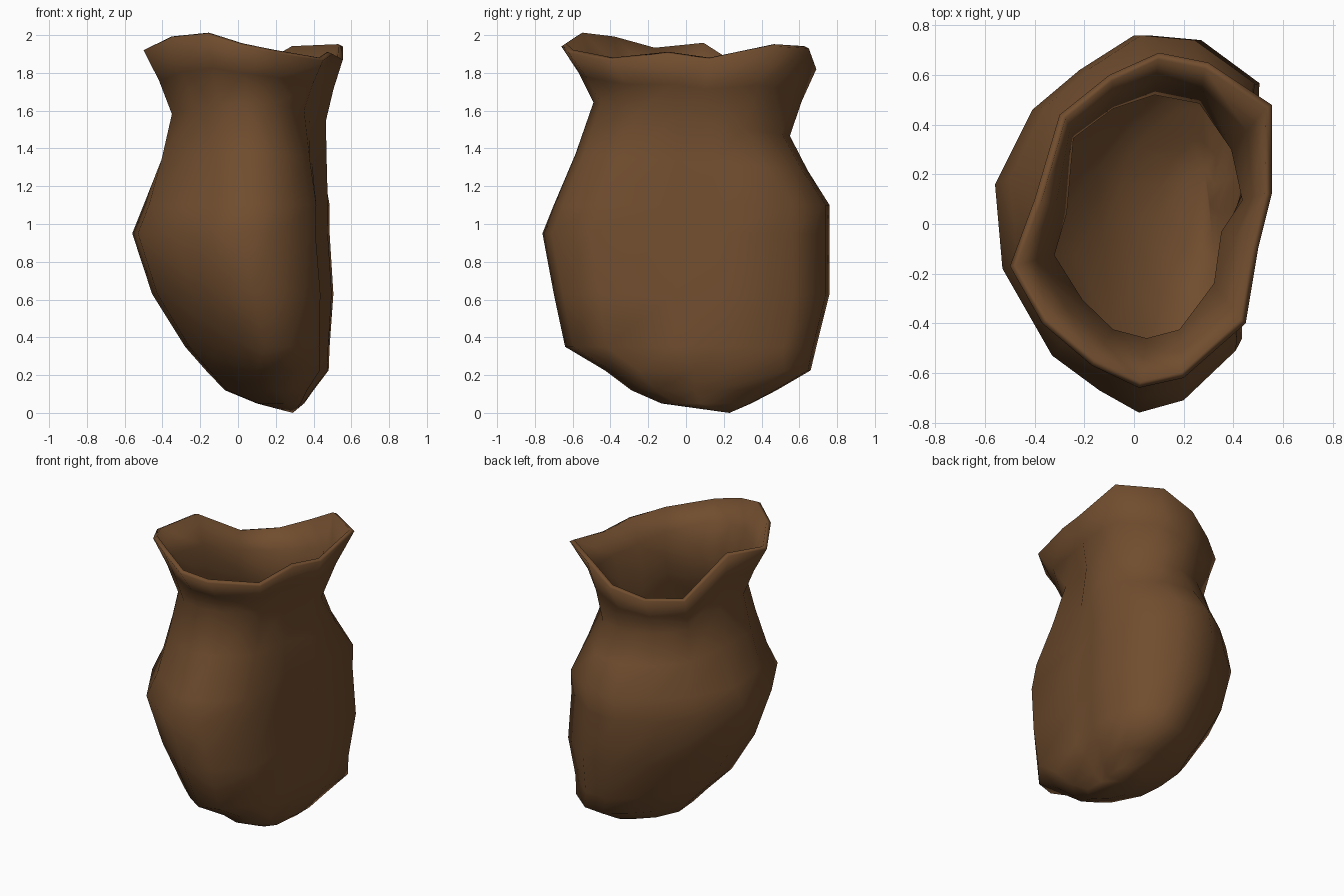
import bpy, bmesh
from mathutils import Vector

if "Cube" in bpy.data.objects:
    bpy.data.objects.remove(bpy.data.objects["Cube"])

# Widest outline of the sack, clockwise from the left side (x, y)
BELLY = [(-.53, -.18), (-.56, .16), (-.41, .46), (-.22, .62), (0, .76), (.23, .74),
         (.485, .56), (.475, .15), (.40, -.10), (.41, -.51), (.20, -.71), (.02, -.76),
         (-.14, -.67), (-.33, -.53)]
# Pinched neck, same columns (x, y)
NECK = [(-.35, -.13), (-.30, .05), (-.27, .36), (-.10, .49), (.08, .55), (.28, .51), (.42, .31),
        (.465, .09), (.38, -.04), (.35, -.25), (.20, -.45), (.05, -.49), (-.10, -.45), (-.23, -.325)]
# Wavy flared mouth, same columns (x, y, z)
RIM = [(-.50, -.17, 1.92), (-.40, .10, 1.95), (-.30, .44, 1.735), (-.10, .60, 1.745),
       (.10, .69, 1.82), (.30, .65, 1.93), (.555, .48, 1.94), (.555, .12, 1.87),
       (.50, -.10, 1.90), (.45, -.40, 1.865), (.20, -.62, 1.905), (.02, -.66, 1.94),
       (-.17, -.57, 2.0), (-.37, -.40, 1.98)]
# Horizontal slices: z, x min, x max, y min, y max
SLICES = [(.05, .10, .35, -.13, .345), (.12, -.07, .40, -.29, .48), (.225, -.17, .48, -.43, .66),
          (.35, -.28, .485, -.64, .69), (.63, -.455, .505, -.70, .76), (.95, -.56, .485, -.76, .76),
          (1.10, -.50, .485, -.70, .76)]


def fit_slice(z, x0, x1, y0, y1):
    """Scale the belly outline into the given bounds."""
    return [Vector((x0 + (x + .56) / 1.045 * (x1 - x0), y0 + (y + .76) / 1.52 * (y1 - y0), z))
            for x, y in BELLY]


def blend(low, up, xy, z):
    """Ring between two rings, with separate outline and height factors."""
    return [Vector((*a.lerp(b, xy).xy, a.z + (b.z - a.z) * z)) for a, b in zip(low, up)]


rings = [fit_slice(*s) for s in SLICES]
neck = [Vector((x, y, 1.56 - .17 * y)) for x, y in NECK]
rim = [Vector(p) for p in RIM]
rings += [blend(rings[-1], neck, .55, .5), neck, blend(neck, rim, .45, .52), rim]

# Sack body: skin the rings and close the sagging bottom
bm = bmesh.new()
loops = [[bm.verts.new(p) for p in ring] for ring in rings]
bottom = bm.verts.new((.29, .23, 0))
n = len(BELLY)
for i in range(n):
    j = (i + 1) % n
    bm.faces.new((bottom, loops[0][i], loops[0][j]))
    for low, up in zip(loops, loops[1:]):
        bm.faces.new((low[j], low[i], up[i], up[j]))
for f in bm.faces:
    f.smooth = True
mesh = bpy.data.meshes.new("sack")
bm.to_mesh(mesh)
bm.free()
sack = bpy.data.objects.new("sack", mesh)
bpy.context.collection.objects.link(sack)

# Leather thickness towards the inside
wall = sack.modifiers.new("wall", 'SOLIDIFY')
wall.thickness = .03
wall.offset = -1

leather = bpy.data.materials.new("brown leather")
leather.diffuse_color = (.165, .075, .028, 1)
leather.use_nodes = True
leather.node_tree.nodes["Principled BSDF"].inputs["Base Color"].default_value = leather.diffuse_color
mesh.materials.append(leather)
